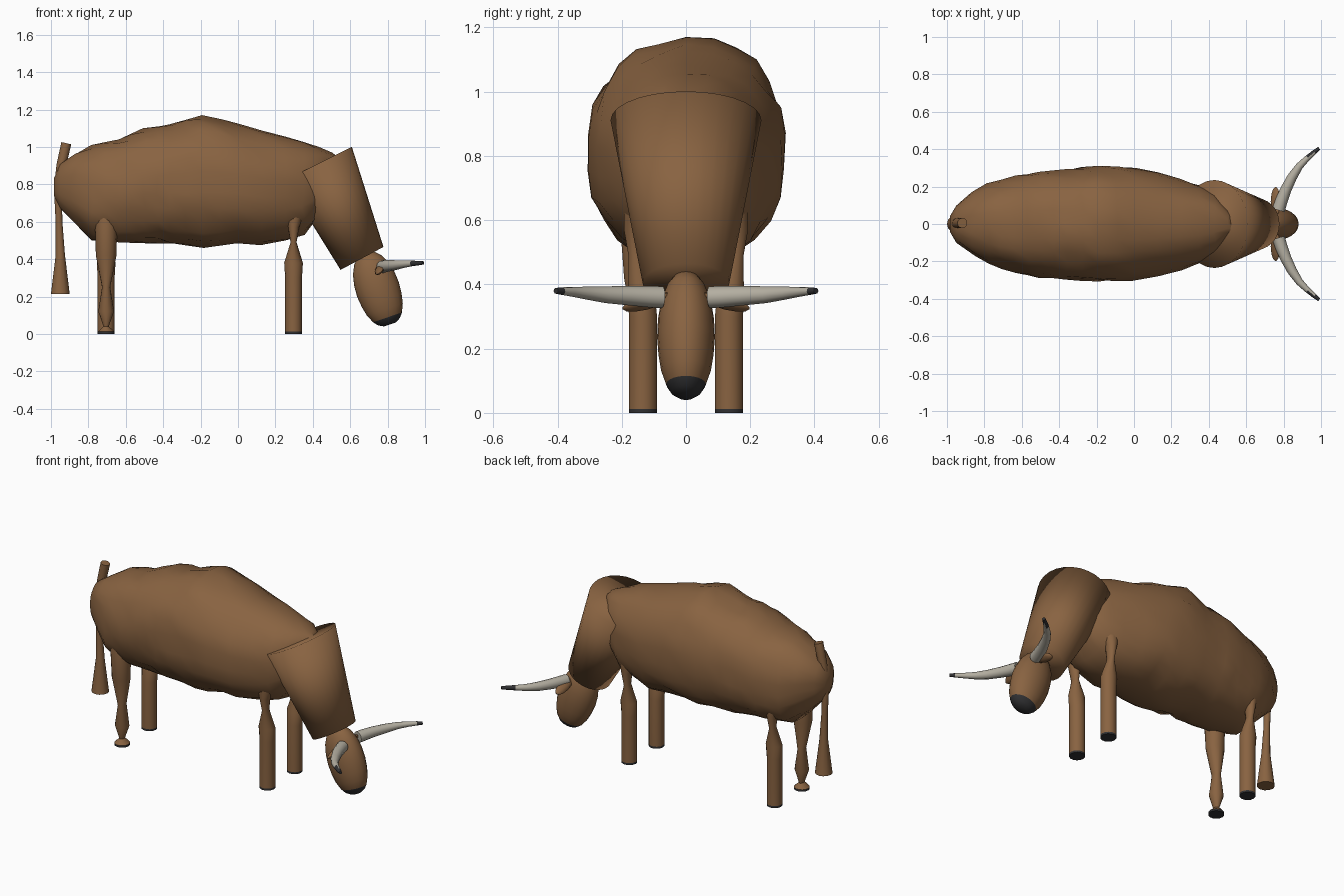
import bpy, math, random
from mathutils import Vector

if "Cube" in bpy.data.objects:
    bpy.data.objects.remove(bpy.data.objects["Cube"])

random.seed(4)


def material(name, rgb):
    m = bpy.data.materials.new(name)
    m.diffuse_color = (*rgb, 1)
    m.use_nodes = True
    m.node_tree.nodes["Principled BSDF"].inputs["Base Color"].default_value = m.diffuse_color
    return m


BROWN = material("brown hide", (0.25, 0.125, 0.053))
DARK = material("dark hoof", (0.03, 0.03, 0.032))
IVORY = material("pale horn", (0.46, 0.43, 0.36))


def loft(name, rings, mats, dark=None, angle=40):
    """Skin a list of equal-size rings, cap both ends; dark(face) picks slot 1."""
    n = len(rings[0])
    verts = [p for r in rings for p in r]
    faces = [(i * n + j, i * n + (j + 1) % n, (i + 1) * n + (j + 1) % n, (i + 1) * n + j)
             for i in range(len(rings) - 1) for j in range(n)]
    faces += [tuple(reversed(range(n))), tuple(range(len(verts) - n, len(verts)))]
    me = bpy.data.meshes.new(name)
    me.from_pydata(verts, [], faces)
    for m in mats:
        me.materials.append(m)
    if dark:
        for p in me.polygons:
            p.material_index = int(dark(p))
    ob = bpy.data.objects.new(name, me)
    bpy.context.collection.objects.link(ob)
    bpy.ops.object.select_all(action='DESELECT')
    bpy.context.view_layer.objects.active = ob
    ob.select_set(True)
    bpy.ops.object.mode_set(mode='EDIT')
    bpy.ops.mesh.select_all(action='SELECT')
    bpy.ops.mesh.normals_make_consistent(inside=False)
    bpy.ops.object.mode_set(mode='OBJECT')
    bpy.ops.object.shade_smooth_by_angle(angle=math.radians(angle))
    return ob


def ring(c, u, v, ru, rv, n):
    c, u, v = Vector(c), Vector(u).normalized(), Vector(v).normalized()
    return [c + u * ru * math.cos(2 * math.pi * k / n) + v * rv * math.sin(2 * math.pi * k / n)
            for k in range(n)]


Y = Vector((0, 1, 0))


def tube(name, path, mats, n=12, **kw):
    """Tube through (centre, radius) pairs, rings square to the path."""
    pts = [Vector(p) for p, r in path]
    rings = []
    for i, (p, r) in enumerate(path):
        t = pts[min(i + 1, len(pts) - 1)] - pts[max(i - 1, 0)]
        u = t.cross(Vector((0, 0, 1)) if abs(t.normalized().z) < 0.7 else Y)
        rings.append(ring(p, u, t.cross(u), r, r, n))
    return loft(name, rings, mats, **kw)


# Body: rough rounded sections (x, bottom, top, half width), with wrinkles between
sections = [(-0.985, 0.74, 0.83, 0.04), (-0.95, 0.67, 0.91, 0.10), (-0.86, 0.58, 0.97, 0.17),
            (-0.78, 0.50, 1.01, 0.215), (-0.64, 0.49, 1.04, 0.255), (-0.50, 0.485, 1.10, 0.28),
            (-0.36, 0.485, 1.12, 0.295), (-0.19, 0.46, 1.17, 0.305), (0.0, 0.485, 1.125, 0.30),
            (0.13, 0.475, 1.085, 0.275), (0.25, 0.50, 1.055, 0.24), (0.35, 0.53, 1.025, 0.21),
            (0.43, 0.62, 1.00, 0.17), (0.50, 0.74, 0.97, 0.09), (0.53, 0.83, 0.95, 0.03)]
fine = [sections[0]]
for a, b in zip(sections, sections[1:]):
    if b[0] - a[0] > 0.13:
        fine.append(tuple((p + q) / 2 for p, q in zip(a, b)))
    fine.append(b)
N = 26
ridge = [random.uniform(-0.015, 0.015) for _ in range(N)]
rings = []
for x, lo, hi, w in fine:
    r = []
    for k in range(N):
        a = 2 * math.pi * k / N + math.pi / 2
        c, s = math.cos(a), math.sin(a)
        j = 1 + (ridge[k] + random.uniform(-0.035, 0.035)) * (w / 0.3) if k not in (0, N // 2) else 1
        y = w * math.copysign(abs(c) ** 0.88, c) * j
        z = (lo + hi) / 2 + (hi - lo) / 2 * math.copysign(abs(s) ** 0.88, s) * j
        r.append(Vector((x + random.uniform(-0.01, 0.01) * (abs(x) < 0.9), y, z)))
    rings.append(r)
loft("body", rings, [BROWN], angle=50)

# Neck: straight tapered drum hanging forward, sunk into the shoulders
loft("neck", [ring((0.43, 0, 0.911), (0.357, 0, 0.18), Y, 0.2, 0.235, 28),
              ring((0.663, 0, 0.404), (0.23, 0, 0.123), Y, 0.13, 0.135, 28)], [BROWN], angle=180)

# Head: long egg with a dark muzzle at its lower end
ax = Vector((0.13, 0, -0.38)).normalized()
side = ax.cross(Y)
centre = Vector((0.746, 0, 0.245))
profile = [(-0.205, 0.03), (-0.19, 0.40), (-0.16, 0.65), (-0.11, 0.86), (-0.05, 0.97), (0.01, 1.0),
           (0.07, 0.95), (0.12, 0.86), (0.165, 0.69), (0.19, 0.52), (0.205, 0.28)]
loft("head", [ring(centre + ax * t, side, Y, 0.118 * f, 0.09 * f, 20) for t, f in profile],
     [BROWN, DARK], dark=lambda p: (p.center - centre).dot(ax) > 0.168)

# Ears and horns on both sides
horn_path = [(0.773, 0.075, 0.36, 0.034), (0.787, 0.12, 0.362, 0.033), (0.81, 0.18, 0.365, 0.030),
             (0.845, 0.25, 0.368, 0.026), (0.885, 0.31, 0.373, 0.020), (0.93, 0.355, 0.377, 0.015),
             (0.965, 0.385, 0.379, 0.012), (0.99, 0.405, 0.38, 0.009)]
for s, tag in ((1, "left"), (-1, "right")):
    tube(tag + "_horn", [((x, s * y, z), r) for x, y, z, r in horn_path], [IVORY, DARK],
         dark=lambda p: abs(p.center.y) > 0.37)
    ear = [(0.05, 0.5), (0.08, 0.85), (0.12, 1.0), (0.16, 0.85), (0.185, 0.55), (0.197, 0.15)]
    loft(tag + "_ear", [ring((0.757, s * y, 0.375 - 0.25 * y), (1, 0, 0.8), (-0.8, 0, 1),
                             0.032 * f, 0.016 * f, 10) for y, f in ear], [BROWN])

# Legs: (height, x radius, y radius, outward shift), dark soles
knotted = [(0.0, 0.045, 0.045, 0), (0.012, 0.045, 0.045, 0), (0.04, 0.014, 0.02, 0),
           (0.12, 0.042, 0.04, 0), (0.25, 0.022, 0.03, 0), (0.42, 0.055, 0.05, 0.01),
           (0.62, 0.06, 0.06, 0.015), (0.68, 0.05, 0.05, 0.01)]
pinched = [(0.0, 0.045, 0.045, 0), (0.012, 0.045, 0.045, 0), (0.30, 0.045, 0.045, 0),
           (0.38, 0.05, 0.042, 0.005), (0.49, 0.016, 0.028, 0.018), (0.57, 0.03, 0.036, 0.024),
           (0.65, 0.055, 0.04, 0.02)]
for x, end in ((0.297, "front"), (-0.705, "back")):
    for s, tag in ((1, "left"), (-1, "right")):
        shape = knotted if end == "back" and s < 0 else pinched
        loft(f"{end}_{tag}_leg", [ring((x, s * (0.134 + o), z), (1, 0, 0), Y, rx, ry, 14)
                                  for z, rx, ry, o in shape],
             [BROWN, DARK], dark=lambda p: p.center.z < 0.01)

# Tail with flared end
tube("tail", [((-0.918, 0.005, 1.02), 0.027), ((-0.945, 0.005, 0.90), 0.026),
              ((-0.963, 0, 0.78), 0.021), ((-0.957, 0, 0.60), 0.018), ((-0.95, 0, 0.42), 0.025),
              ((-0.95, 0, 0.215), 0.05)], [BROWN])
